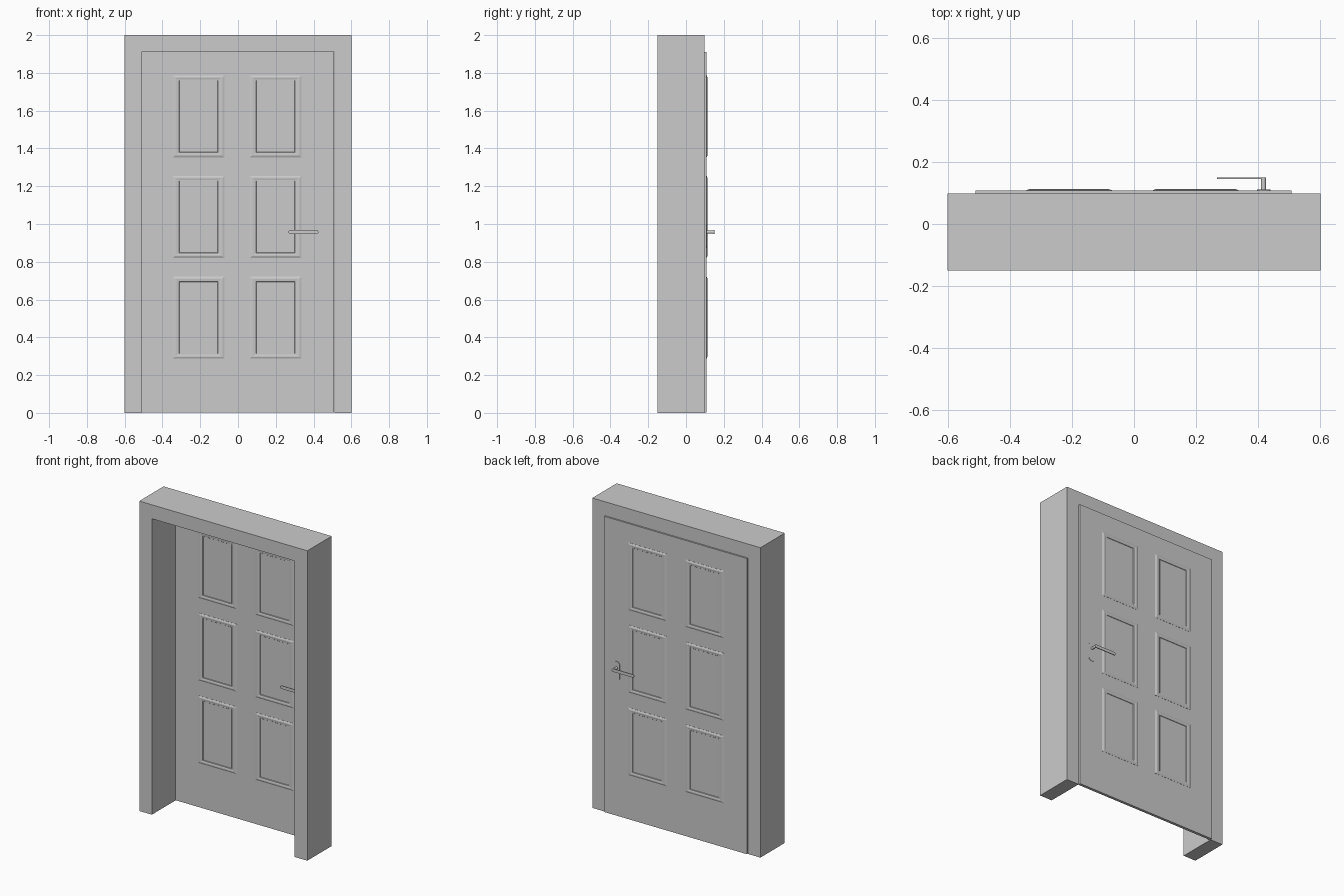
import bpy, bmesh, math
from mathutils import Vector

if "Cube" in bpy.data.objects:
    bpy.data.objects.remove(bpy.data.objects["Cube"])

DOOR_FRONT, DOOR_BACK = 0.09, 0.108
SIDES = {"front": (DOOR_FRONT, -1), "back": (DOOR_BACK, 1)}


def finish(name, bm, smooth=False):
    bmesh.ops.recalc_face_normals(bm, faces=bm.faces[:])
    me = bpy.data.meshes.new(name)
    bm.to_mesh(me)
    bm.free()
    ob = bpy.data.objects.new(name, me)
    bpy.context.collection.objects.link(ob)
    if smooth:
        bpy.ops.object.select_all(action='DESELECT')
        ob.select_set(True)
        bpy.context.view_layer.objects.active = ob
        bpy.ops.object.shade_smooth_by_angle(angle=math.radians(35))
    return ob


def prism(name, outline, y0, y1, smooth=False):
    """Extrude an x-z outline from y0 to y1."""
    bm = bmesh.new()
    face = bm.faces.new([bm.verts.new((x, y0, z)) for x, z in outline])
    ext = bmesh.ops.extrude_face_region(bm, geom=[face], use_keep_orig=True)
    verts = [g for g in ext["geom"] if isinstance(g, bmesh.types.BMVert)]
    bmesh.ops.translate(bm, verts=verts, vec=(0, y1 - y0, 0))
    return finish(name, bm, smooth)


def rounded(x0, x1, z0, z1, r, n=6):
    """Rounded rectangle outline."""
    pts = []
    corners = [(x1 - r, z1 - r), (x0 + r, z1 - r), (x0 + r, z0 + r), (x1 - r, z0 + r)]
    for q, (cx, cz) in enumerate(corners):
        for i in range(n + 1):
            a = math.pi / 2 * (q + i / n)
            pts.append((cx + r * math.cos(a), cz + r * math.sin(a)))
    return pts


def panel(name, x0, x1, z0, z1, y, s):
    """Moulded panel: nested rectangles following (inset, height) steps."""
    steps = [(0, -0.003), (0, 0.001), (0.010, 0.005), (0.016, 0.005),
             (0.023, 0.0035), (0.028, 0.0035), (0.030, 0.001)]
    bm = bmesh.new()
    rings = []
    for d, h in steps:
        dx, dz = d * 1.22, d * 0.95
        rings.append([bm.verts.new((x, y + s * h, z)) for x, z in
                      ((x0 + dx, z0 + dz), (x1 - dx, z0 + dz),
                       (x1 - dx, z1 - dz), (x0 + dx, z1 - dz))])
    for a, b in zip(rings, rings[1:]):
        for i in range(4):
            j = (i + 1) % 4
            bm.faces.new((a[i], a[j], b[j], b[i]))
    bm.faces.new(rings[0])
    bm.faces.new(rings[-1])
    finish(name, bm)


# Frame: an upside-down U
prism("door_frame", [(-0.6, 0), (-0.51, 0), (-0.51, 1.91), (0.51, 1.91),
                     (0.51, 0), (0.6, 0), (0.6, 2), (-0.6, 2)], -0.15, 0.098)

# Door leaf
prism("door_leaf", [(-0.51, 0.002), (0.507, 0.002), (0.507, 1.91), (-0.51, 1.91)],
      DOOR_FRONT, DOOR_BACK)

for side, (y, s) in SIDES.items():
    # Six moulded panels
    for col, x0 in enumerate((-0.347, 0.061)):
        for row, z0 in enumerate((0.287, 0.820, 1.352)):
            panel(f"{side}_panel_{row}_{col}", x0, x0 + 0.276, z0, z0 + 0.435, y, s)

    # Backing plate
    prism(f"{side}_handle_plate", rounded(0.396, 0.440, 0.872, 0.998, 0.02),
          y - s * 0.002, y + s * 0.003, True)

    # Handle stem
    bm = bmesh.new()
    res = bmesh.ops.create_cone(bm, cap_ends=True, segments=20, radius1=0.008,
                                radius2=0.008, depth=0.042)
    for v in res["verts"]:
        v.co = Vector((0.417 + v.co.x, y + s * (0.021 + v.co.z), 0.957 + v.co.y))
    finish(f"{side}_handle_stem", bm, True)

    # Flat lever with rounded ends
    prism(f"{side}_handle_lever", rounded(0.267, 0.426, 0.947, 0.967, 0.0099),
          y + s * 0.037, y + s * 0.042, True)
